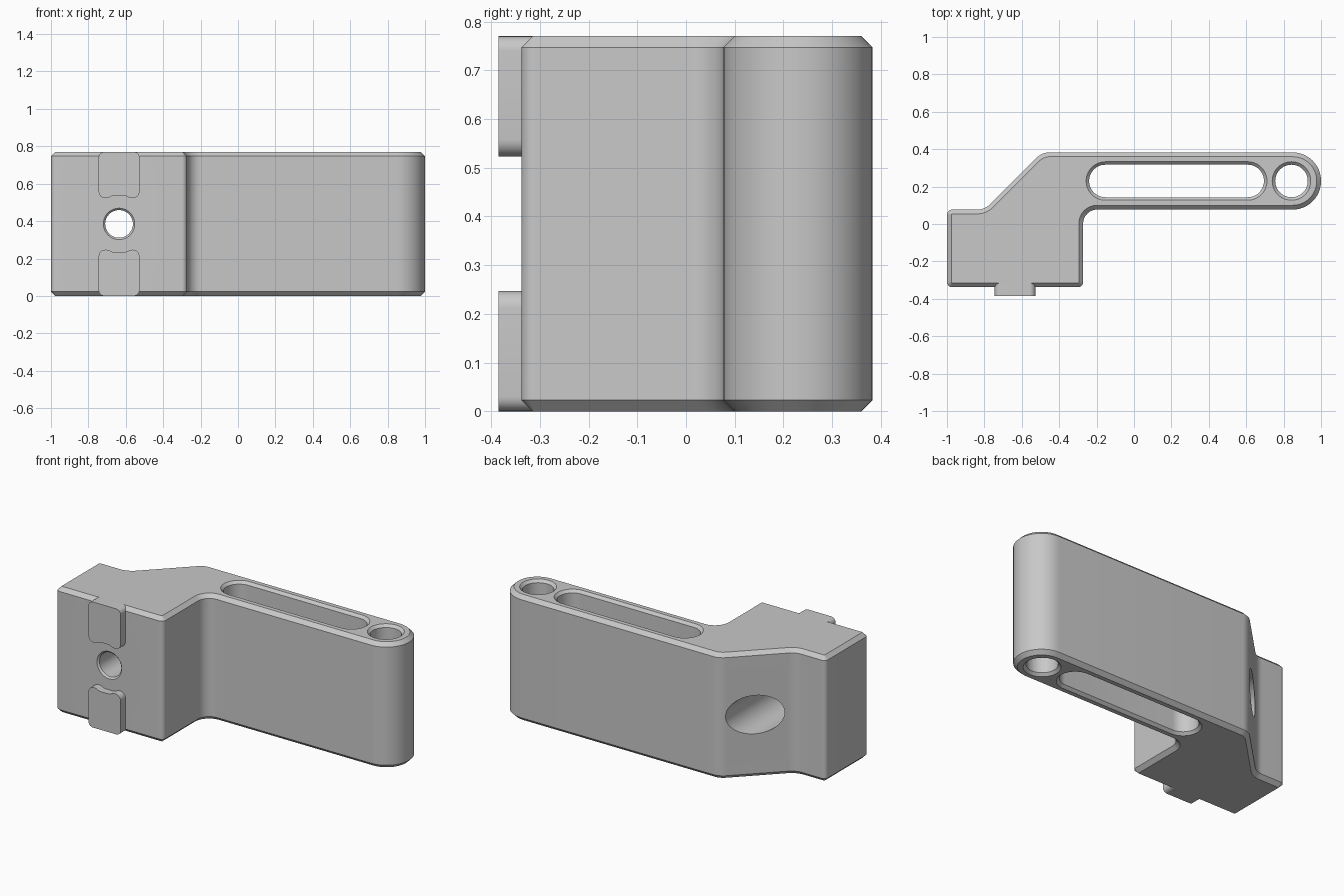
import bpy, bmesh, math
from mathutils import Vector, Matrix

if "Cube" in bpy.data.objects:
    bpy.data.objects.remove(bpy.data.objects["Cube"])

HEIGHT = 0.77
MID = HEIGHT / 2
FRONT = -0.338      # front face of the block
ARM_Y = 0.23        # centre line of the arm
CHAMFER = 0.023

metal = bpy.data.materials.new("satin grey metal")
metal.use_nodes = True
grey = (0.58, 0.58, 0.58, 1)
metal.diffuse_color = grey
metal.node_tree.nodes["Principled BSDF"].inputs["Base Color"].default_value = grey


def rounded(corners, steps=12):
    """Counter-clockwise polygon with each (x, y, radius) corner filleted."""
    pts = []
    n = len(corners)
    for i, (x, y, r) in enumerate(corners):
        p = Vector((x, y))
        u = (Vector(corners[i - 1][:2]) - p).normalized()
        v = (Vector(corners[(i + 1) % n][:2]) - p).normalized()
        half = u.angle(v) / 2
        centre = p + (u + v).normalized() * r / math.sin(half)
        a = p + u * r / math.tan(half) - centre
        b = p + v * r / math.tan(half) - centre
        sweep = math.atan2(a.x * b.y - a.y * b.x, a.dot(b))
        for k in range(steps + 1):
            q = centre + Matrix.Rotation(sweep * k / steps, 2) @ a
            if not pts or (q - pts[-1]).length > 1e-4:
                pts.append(q)
    if (pts[0] - pts[-1]).length < 1e-4:
        pts.pop()
    return pts


def pill(x0, x1, y, r):
    return rounded([(x0, y - r, r), (x1, y - r, r), (x1, y + r, r), (x0, y + r, r)])


def grow(pts, d):
    """Offset a counter-clockwise polygon outwards by d."""
    out = []
    for i, p in enumerate(pts):
        e, f = (p - pts[i - 1]).normalized(), (pts[(i + 1) % len(pts)] - p).normalized()
        m, k = Vector((e.y, -e.x)), Vector((f.y, -f.x))
        out.append(p + (m + k) * d / (1 + m.dot(k)))
    return out


def loft(name, pts, levels, along_y=False):
    """Stack the polygon at (level, offset) pairs along z, or along y."""
    bm = bmesh.new()
    rings = []
    for w, d in levels:
        rings.append([bm.verts.new((q.x, w, q.y) if along_y else (q.x, q.y, w))
                      for q in grow(pts, d)])
    for lo, hi in zip(rings, rings[1:]):
        for i in range(len(lo)):
            bm.faces.new((lo[i - 1], lo[i], hi[i], hi[i - 1]))
    bm.faces.new(rings[0][::-1])
    bm.faces.new(rings[-1])
    if along_y:     # swapping the axes mirrors the winding
        bmesh.ops.reverse_faces(bm, faces=bm.faces[:])
    bm.normal_update()
    mesh = bpy.data.meshes.new(name)
    bm.to_mesh(mesh)
    bm.free()
    mesh.materials.append(metal)
    ob = bpy.data.objects.new(name, mesh)
    bpy.context.collection.objects.link(ob)
    return ob


def activate(ob):
    bpy.ops.object.select_all(action='DESELECT')
    ob.select_set(True)
    bpy.context.view_layer.objects.active = ob


def cut(ob, cutter):
    """Subtract the cutter, using the first solver that yields a cut mesh."""
    cutter.hide_render = True
    mod = ob.modifiers.new("cut", 'BOOLEAN')
    mod.operation = 'DIFFERENCE'
    mod.object = cutter
    for solver in ('EXACT', 'MANIFOLD', 'FLOAT'):
        mod.solver = solver
        result = ob.evaluated_get(bpy.context.evaluated_depsgraph_get())
        if len(result.data.polygons) > len(ob.data.polygons):
            break
    activate(ob)
    bpy.ops.object.modifier_apply(modifier=mod.name)
    bpy.data.objects.remove(cutter)


# Cranked block and arm with chamfered top and bottom rims
outline = rounded([
    (-1, FRONT, 0.028), (-0.272, FRONT, 0.028), (-0.272, 0.077, 0.075),
    (1, 0.077, 0.152), (1, 0.383, 0.152), (-0.492, 0.383, 0.1),
    (-0.798, 0.077, 0.1), (-1, 0.077, 0.028)])
body = loft("bracket_body", outline, [
    (0, -CHAMFER), (CHAMFER, 0), (HEIGHT - CHAMFER, 0), (HEIGHT, -CHAMFER)])

# Slot and round hole through the arm, countersunk at both ends
c, over = 0.016, 0.01
through = [(-over, c + over), (c, 0), (HEIGHT - c, 0), (HEIGHT + over, c + over)]
cut(body, loft("slot_cutter", pill(-0.24, 0.695, ARM_Y, 0.087), through))
cut(body, loft("end_hole_cutter", pill(0.755, 0.929, ARM_Y, 0.087), through))

# Bolt hole through the block, with a deep counterbore from the back
BOLT_X = -0.636
bolt = pill(BOLT_X - 0.074, BOLT_X + 0.074, MID, 0.074)
cut(body, loft("bolt_hole_cutter", bolt,
               [(FRONT - over, 0.02), (FRONT + over, 0), (0.5, 0)], along_y=True))
bore = pill(BOLT_X - 0.118, BOLT_X + 0.118, MID, 0.118)
cut(body, loft("counterbore_cutter", bore, [(-0.15, 0), (0.5, 0)], along_y=True))

# Locating keys above and below the bolt hole, hollowed towards it
half = 0.109
key = rounded([
    (BOLT_X - half, 0, 0.03), (BOLT_X + half, 0, 0.03),
    (BOLT_X + half, 0.247, 0.035), (BOLT_X + 0.06, 0.247, 0.05),
    (BOLT_X + 0.035, 0.234, 0.05), (BOLT_X - 0.035, 0.234, 0.05),
    (BOLT_X - 0.06, 0.247, 0.05), (BOLT_X - half, 0.247, 0.035)], steps=8)
flipped = [Vector((p.x, HEIGHT - p.y)) for p in reversed(key)]
depth = [(-0.385, 0), (FRONT + CHAMFER, 0)]
keys = [loft("lower_key", key, depth, along_y=True),
        loft("upper_key", flipped, depth, along_y=True)]

for ob in [body] + keys:
    activate(ob)
    bpy.ops.object.shade_smooth_by_angle(angle=math.radians(25))
